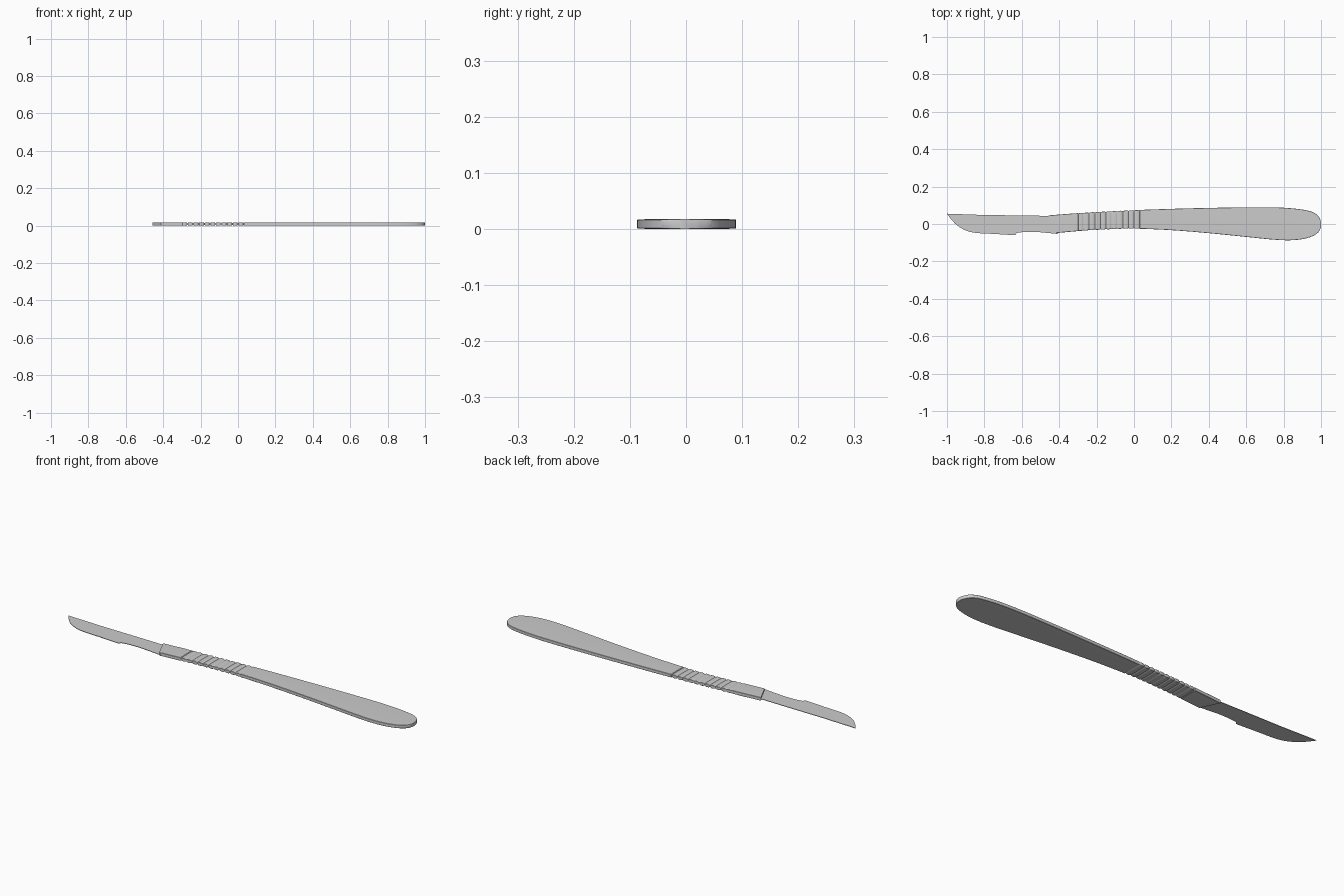
import bpy, bmesh, math
from mathutils import Vector

if "Cube" in bpy.data.objects:
    bpy.data.objects.remove(bpy.data.objects["Cube"])

MID = 0.009  # height of the centre plane


def finish(bm, name, angle):
    bmesh.ops.recalc_face_normals(bm, faces=bm.faces)
    mesh = bpy.data.meshes.new(name)
    bm.to_mesh(mesh)
    bm.free()
    obj = bpy.data.objects.new(name, mesh)
    bpy.context.collection.objects.link(obj)
    bpy.ops.object.select_all(action='DESELECT')
    obj.select_set(True)
    bpy.context.view_layer.objects.active = obj
    bpy.ops.object.shade_smooth_by_angle(angle=math.radians(angle))
    return obj


def spline(points, step):
    """Catmull-Rom samples through the points, spaced about one step apart."""
    p = [Vector(q) for q in points]
    p = [2 * p[0] - p[1]] + p + [2 * p[-1] - p[-2]]
    out = []
    for a, b, c, d in zip(p, p[1:], p[2:], p[3:]):
        n = max(4, round((c - b).length / step))
        for i in range(n):
            t = i / n
            out.append(0.5 * (2 * b + (c - a) * t + (2 * a - 5 * b + 4 * c - d) * t**2
                              + (3 * b - a - 3 * c + d) * t**3))
    return out + [p[-2]]


# Handle outline: x, upper y, lower y
outline = [(-0.435, 0.046, -0.048), (-0.3, 0.058, -0.038), (-0.15, 0.067, -0.029),
           (0, 0.074, -0.025), (0.2, 0.081, -0.033), (0.4, 0.086, -0.049),
           (0.6, 0.089, -0.069), (0.74, 0.089, -0.083), (0.83, 0.085, -0.087),
           (0.90, 0.077, -0.081), (0.95, 0.066, -0.067), (0.98, 0.048, -0.049),
           (0.994, 0.027, -0.031), (1.0, 0.008, -0.012)]

# Half cross-section: across (-1..1), half thickness with a faint dome and bevelled rim
EDGE = 0.003
across = [-1 + 2 * i / 8 for i in range(9)]
GRIP0, GRIP1, RIBS = -0.30, 0.03, 11

bm = bmesh.new()
rings = []
for x, up, lo in spline(outline, 0.0027):
    # ribbed grip: rounded ridges with narrow notches
    notch = 0.0
    if GRIP0 < x < GRIP1:
        notch = (1 - abs(math.sin(math.pi * RIBS * (x - GRIP0) / (GRIP1 - GRIP0)))) ** 1.5
    up, lo = up - 0.003 * notch, lo + 0.003 * notch
    half, mid = (up - lo) / 2, (up + lo) / 2
    bev = min(0.0012, half * 0.2)
    slant = 0.022 * min(1, max(0, (-0.3 - x) / 0.135))
    thick = 1 - 0.4 * notch
    top = [(mid + u * (half - bev), (0.0083 + 0.0007 * (1 - u * u)) * thick) for u in across]
    section = [(lo, 0.0072 * thick)] + top + [(up, 0.0072 * thick)]
    section += [(y, -z) for y, z in reversed(section)]
    rings.append([bm.verts.new((x - slant * (y - mid) / half, y, MID + z)) for y, z in section])
for r, s in zip(rings, rings[1:]):
    for i in range(len(r)):
        j = (i + 1) % len(r)
        bm.faces.new((r[i], r[j], s[j], s[i]))
bm.faces.new(rings[0])
bm.faces.new(rings[-1])
finish(bm, "handle", 35)

# Blade: thin plate with straight spine, curved cutting edge and stepped heel
belly = spline([(-1.0, 0.055), (-0.975, 0.022), (-0.945, -0.008), (-0.905, -0.032),
                (-0.85, -0.047), (-0.75, -0.053), (-0.635, -0.060)], 0.01)
heel = spline([(-0.627, -0.048), (-0.59, -0.043), (-0.53, -0.042), (-0.47, -0.047),
               (-0.408, -0.053)], 0.01)
spine = [(-0.395, 0.02), (-0.44, 0.043), (-0.62, 0.046), (-0.8, 0.048)]
bm = bmesh.new()
verts = [bm.verts.new((p[0], p[1], MID - 0.0013)) for p in belly + heel + spine]
face = bm.faces.new(verts)
ext = bmesh.ops.extrude_face_region(bm, geom=[face], use_keep_orig=True)
for v in ext["geom"]:
    if isinstance(v, bmesh.types.BMVert):
        v.co.z += 0.0026
bmesh.ops.triangulate(bm, faces=[f for f in bm.faces if len(f.verts) > 4])
finish(bm, "blade", 30)
